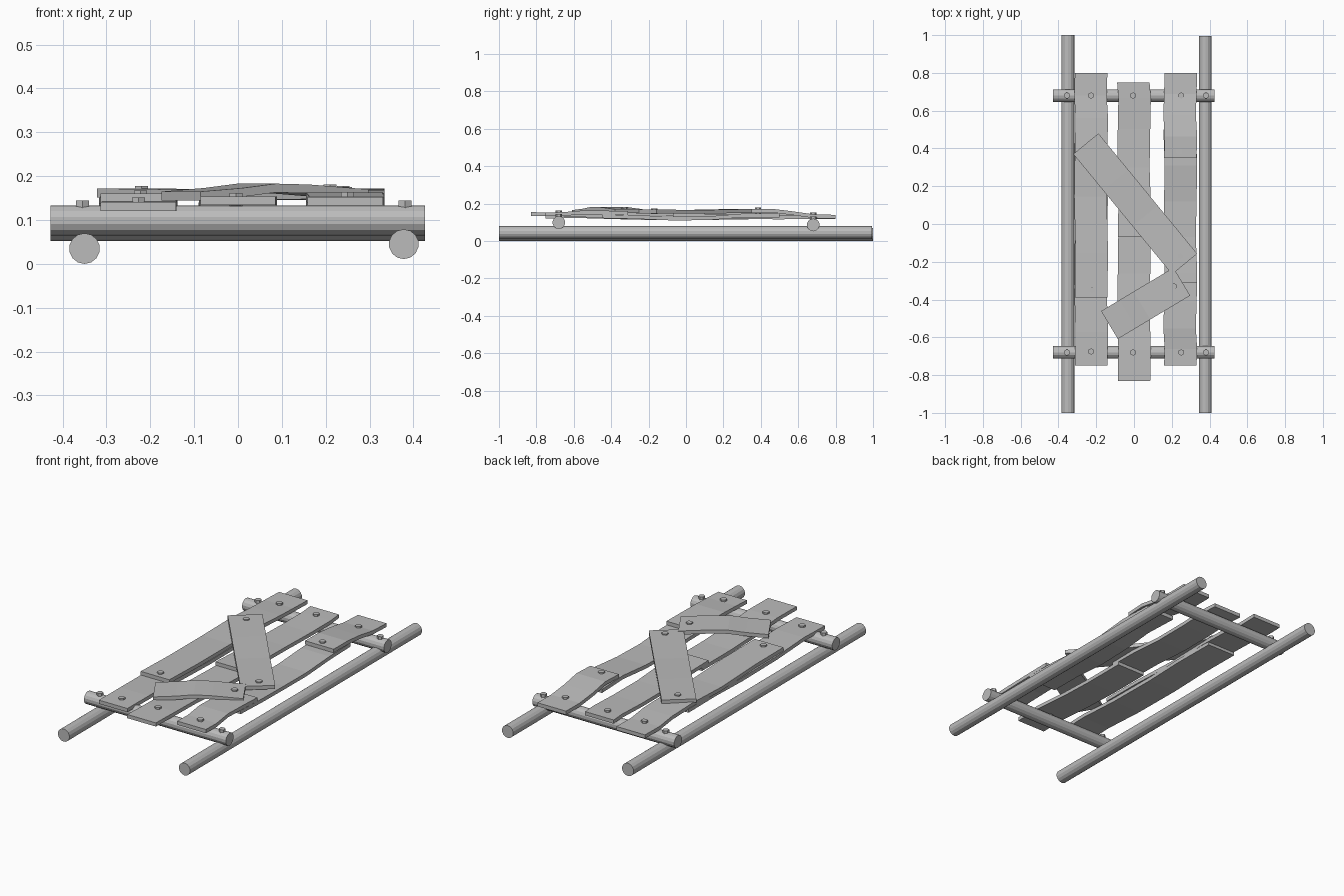
import bpy, bmesh, math
from mathutils import Vector

if "Cube" in bpy.data.objects:
    bpy.data.objects.remove(bpy.data.objects["Cube"], do_unlink=True)

grey = bpy.data.materials.new("weathered_grey")
grey.use_nodes = True
COLOUR = (0.5, 0.5, 0.5, 1)
grey.diffuse_color = COLOUR
grey.node_tree.nodes["Principled BSDF"].inputs["Base Color"].default_value = COLOUR


def finish(name, bm):
    bmesh.ops.recalc_face_normals(bm, faces=bm.faces)
    mesh = bpy.data.meshes.new(name)
    bm.to_mesh(mesh)
    bm.free()
    mesh.materials.append(grey)
    obj = bpy.data.objects.new(name, mesh)
    bpy.context.collection.objects.link(obj)


def rod(name, a, b, radius, sides):
    """Closed cylinder between two points."""
    a, b = Vector(a), Vector(b)
    bm = bmesh.new()
    bmesh.ops.create_cone(bm, cap_ends=True, segments=sides, radius1=radius,
                          radius2=radius, depth=(b - a).length)
    turn = (b - a).to_track_quat('Z', 'Y').to_matrix().to_4x4()
    bmesh.ops.transform(bm, matrix=turn, verts=bm.verts)
    bmesh.ops.translate(bm, vec=(a + b) / 2, verts=bm.verts)
    finish(name, bm)


def plank(name, start, end, width, tops, thick=0.02, wobble=0.004):
    """Bent board from start to end; tops holds (fraction, top height)."""
    a, b = Vector(start), Vector(end)
    along = (b - a).normalized()
    side = Vector((along.y, -along.x))
    bm = bmesh.new()
    last = None
    for i, (t, z) in enumerate(tops):
        mid = a.lerp(b, t) + side * wobble * math.sin(i * 2.1)
        ring = []
        for s, drop in ((-1, 0), (1, 0), (1, thick), (-1, thick)):
            p = mid + side * s * width / 2
            ring.append(bm.verts.new((p.x, p.y, z - drop)))
        if last:
            for k in range(4):
                n = (k + 1) % 4
                bm.faces.new((last[k], last[n], ring[n], ring[k]))
        else:
            bm.faces.new(ring)
        last = ring
    bm.faces.new(last)
    finish(name, bm)


def bolt(name, x, y, top):
    rod(name, (x, y, top - 0.03), (x, y, top), 0.017, 6)


# Long rails on the ground
rod("right_rail", (-0.35, -1, 0.035), (-0.35, 1, 0.035), 0.035, 14)
rod("left_rail", (0.378, -1, 0.045), (0.378, 0.995, 0.045), 0.034, 14)

# Crossbars and the bolts that hold them to the rails
for label, y, z in (("front", -0.68, 0.099), ("back", 0.68, 0.086)):
    rod(label + "_crossbar", (-0.428, y, z), (0.426, y, z), 0.034, 14)
    for rail, x in (("right", -0.355), ("left", 0.381)):
        bolt(f"{label}_{rail}_rail_bolt", x, y, z + 0.046)

# Right column of planks
plank("right_lower_plank", (-0.227, -0.75), (-0.227, 0.43), 0.172,
      ((0, .141), (.15, .143), (.35, .136), (.6, .13), (.8, .134), (1, .138)))
plank("right_upper_plank", (-0.227, -0.39), (-0.227, 0.8), 0.172,
      ((0, .16), (.2, .156), (.45, .15), (.65, .156), (.8, .148), (.9, .139), (1, .138)))

# Middle column of planks
plank("middle_lower_plank", (0.0, -0.83), (0.0, -0.02), 0.172,
      ((0, .154), (.2, .153), (.45, .144), (.7, .134), (1, .131)))
plank("middle_upper_plank", (0.0, -0.07), (0.0, 0.75), 0.172,
      ((0, .151), (.2, .146), (.45, .138), (.7, .136), (.9, .139), (1, .14)))

# Left column of planks
plank("left_lower_plank", (0.245, -0.45), (0.245, 0.5), 0.172,
      ((0, .142), (.2, .138), (.4, .13), (.6, .132), (.8, .147), (1, .146)))
plank("left_front_plank", (0.245, -0.75), (0.245, -0.31), 0.172,
      ((0, .153), (.2, .154), (.45, .163), (.75, .162), (1, .16)))
plank("left_back_plank", (0.245, 0.35), (0.245, 0.8), 0.172,
      ((0, .17), (.25, .172), (.5, .158), (.75, .142), (1, .14)))

# Boards nailed across the others
plank("long_diagonal_board", (-0.255, 0.425), (0.268, -0.212), 0.172,
      ((0, .172), (.3, .17), (.6, .166), (.8, .167), (1, .168)), wobble=0)
plank("short_diagonal_board", (-0.13, -0.535), (0.253, -0.305), 0.172,
      ((0, .165), (.25, .173), (.45, .183), (.65, .181), (1, .17)), wobble=0)

# Bolts through the planks
for name, x, y, top in (
        ("right_back_bolt", -0.227, 0.68, .15),
        ("right_middle_bolt", -0.222, -0.35, .167),
        ("right_front_bolt", -0.227, -0.675, .151),
        ("middle_back_bolt", -0.005, 0.68, .15),
        ("middle_front_bolt", -0.005, -0.68, .162),
        ("left_back_bolt", 0.25, 0.68, .152),
        ("left_back_inner_bolt", 0.24, 0.385, .178),
        ("left_front_bolt", 0.25, -0.68, .164),
        ("short_board_bolt", 0.21, -0.33, .181),
        ("long_board_back_bolt", -0.22, 0.385, .178),
        ("long_board_front_bolt", 0.245, -0.17, .175)):
    bolt(name, x, y, top)
